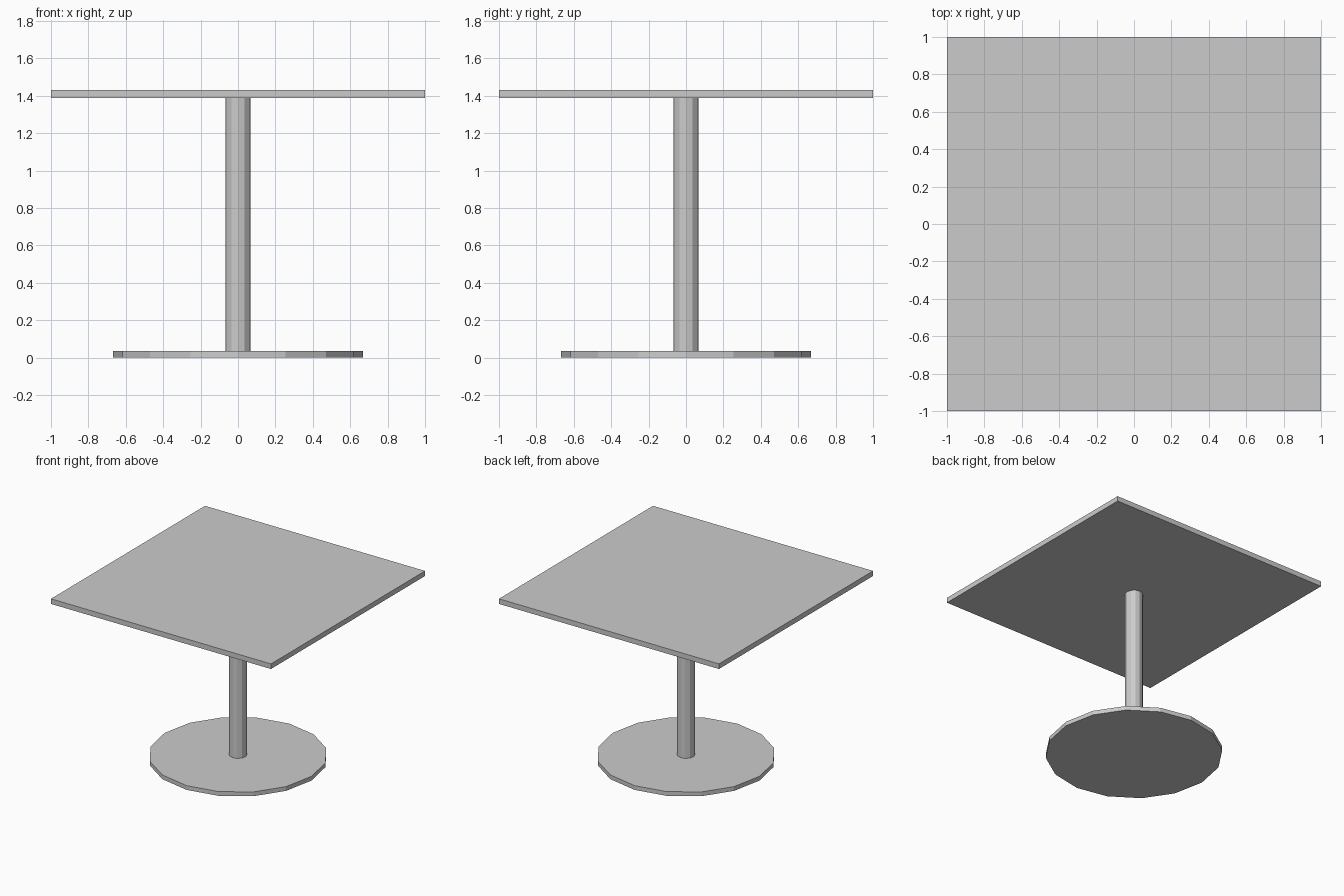
import bpy

if "Cube" in bpy.data.objects:
    bpy.data.objects.remove(bpy.data.objects["Cube"])


def cylinder(name, sides, radius, z0, z1):
    bpy.ops.mesh.primitive_cylinder_add(
        vertices=sides, radius=radius, depth=z1 - z0,
        location=(0, 0, (z0 + z1) / 2))
    bpy.context.object.name = name


# Round foot and central post
cylinder("base", 16, 0.667, 0, 0.035)
cylinder("column", 12, 0.067, 0.035, 1.388)

# Square top
bpy.ops.mesh.primitive_cube_add(size=1, location=(0, 0, 1.409))
top = bpy.context.object
top.name = "table_top"
top.scale = (2, 2, 0.042)
